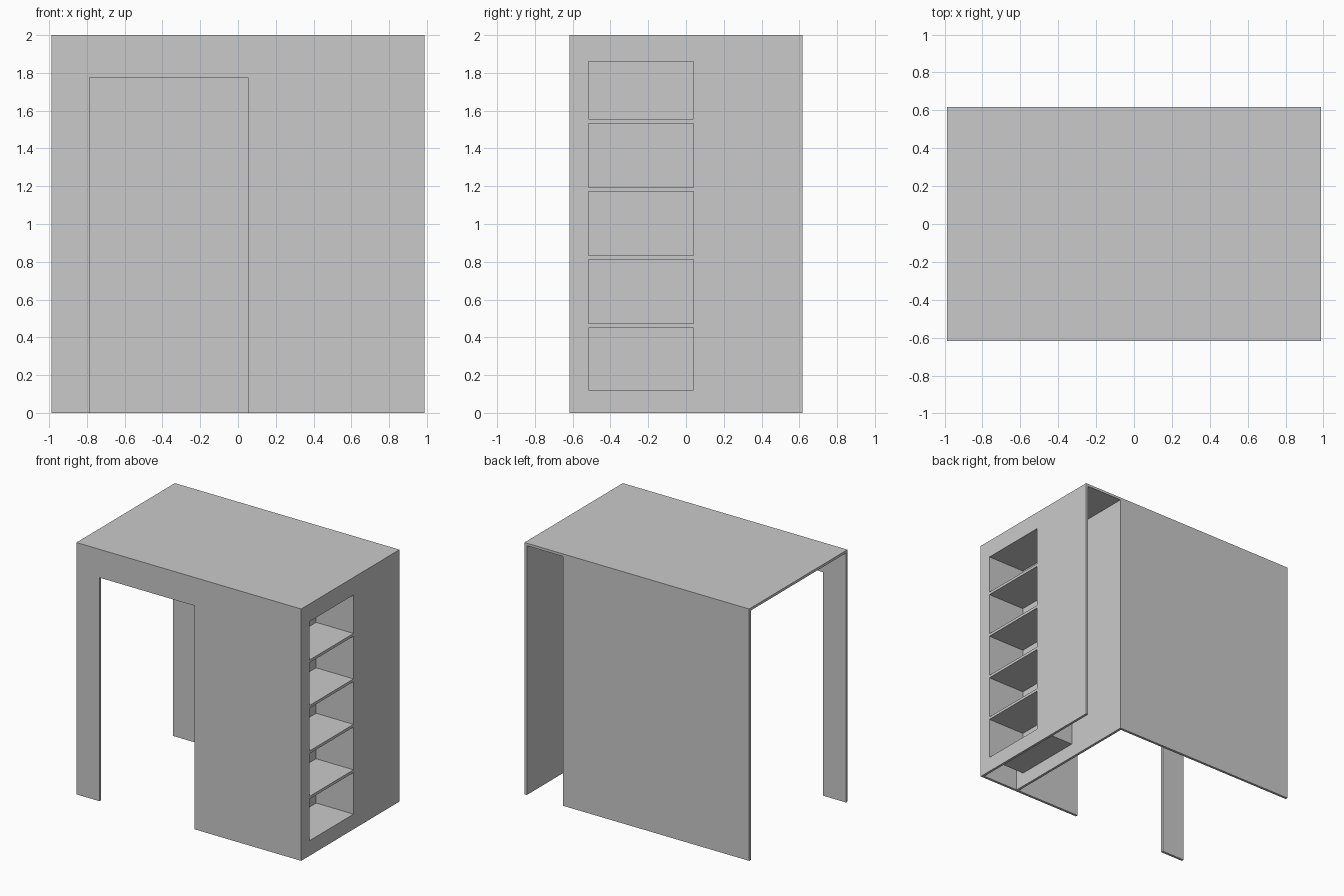
import bpy

cube = bpy.data.objects.get("Cube")
if cube:
    bpy.data.objects.remove(cube, do_unlink=True)

grey = bpy.data.materials.new("light_grey")
grey.use_nodes = True
colour = (0.59, 0.59, 0.59, 1)
grey.diffuse_color = colour
grey.node_tree.nodes["Principled BSDF"].inputs["Base Color"].default_value = colour


def box(name, x, y, z):
    """Box part from (min, max) extents on each axis."""
    corners = [(a, b, c) for a in x for b in y for c in z]
    faces = [(0, 1, 3, 2), (4, 6, 7, 5), (0, 4, 5, 1),
             (2, 3, 7, 6), (0, 2, 6, 4), (1, 5, 7, 3)]
    mesh = bpy.data.meshes.new(name)
    mesh.from_pydata(corners, [], faces)
    mesh.materials.append(grey)
    obj = bpy.data.objects.new(name, mesh)
    bpy.context.collection.objects.link(obj)
    return obj


def panel(name, outline, matrix_axis, start, t):
    """Flat panel from a 2D outline (u, z), thickened along x or y."""
    n = len(outline)
    def put(u, z, d):
        return (d, u, z) if matrix_axis == "x" else (u, d, z)
    verts = [put(u, z, d) for d in (start, start + t) for u, z in outline]
    faces = [tuple(range(n)), tuple(range(2 * n - 1, n - 1, -1))]
    faces += [(i, i + n, (i + 1) % n + n, (i + 1) % n) for i in range(n)]
    if matrix_axis == "x":
        faces = [f[::-1] for f in faces]
    mesh = bpy.data.meshes.new(name)
    mesh.from_pydata(verts, [], faces)
    mesh.materials.append(grey)
    obj = bpy.data.objects.new(name, mesh)
    bpy.context.collection.objects.link(obj)
    return obj


T = 0.02                       # board thickness
W = 0.008                      # cubby wall thickness
X0, X1 = -0.987, 0.987         # overall width
Y0, Y1 = -0.617, 0.617         # overall depth
UNDER = 2 - T                  # underside of the top
DIV = 0.65                     # cubby side of the divider
OY0, OY1, OZ0, OZ1 = -0.515, 0.04, 0.12, 1.86   # shelf opening

# Top board
box("top_board", (X0, X1), (Y0, Y1), (UNDER, 2))

# Front board with a doorway cut up from the floor
D0, D1, DZ = -0.785, 0.052, 1.775
panel("front_panel", [(X0, 0), (D0, 0), (D0, DZ), (D1, DZ), (D1, 0),
                      (X1, 0), (X1, UNDER), (X0, UNDER)], "y", Y0, T)

# Back board and full-depth divider
box("back_panel", (X0, DIV), (Y1 - T, Y1), (0, UNDER))
box("divider", (DIV - T, DIV), (Y0 + T, Y1 - T), (0, UNDER))

# Shelf-side board, framed around the opening
SIDE = (X1 - T, X1)
box("side_panel_front", SIDE, (Y0 + T, OY0), (0, UNDER))
box("side_panel_back", SIDE, (OY1, Y1), (0, UNDER))
box("side_panel_lower", SIDE, (OY0, OY1), (0, OZ0))
box("side_panel_upper", SIDE, (OY0, OY1), (OZ1, UNDER))

# Thin cubby box behind the opening
DEPTH = (DIV, X1 - T)
box("cubby_back", (DIV, DIV + W), (OY0, OY1), (OZ0, OZ1))
for name, y in (("front", (OY0 - W, OY0)), ("rear", (OY1, OY1 + W))):
    box("cubby_wall_" + name, DEPTH, y, (OZ0 - W, OZ1 + W))
for name, z in (("floor", (OZ0 - W, OZ0)), ("ceiling", (OZ1, OZ1 + W))):
    box("cubby_" + name, DEPTH, (OY0, OY1), z)

# Four evenly spaced shelves, flush with the side board
for i in range(4):
    z = 0.45 + i * 0.361
    box("shelf_%d" % (i + 1), (DIV + W, X1), (OY0, OY1), (z, z + 0.022))
